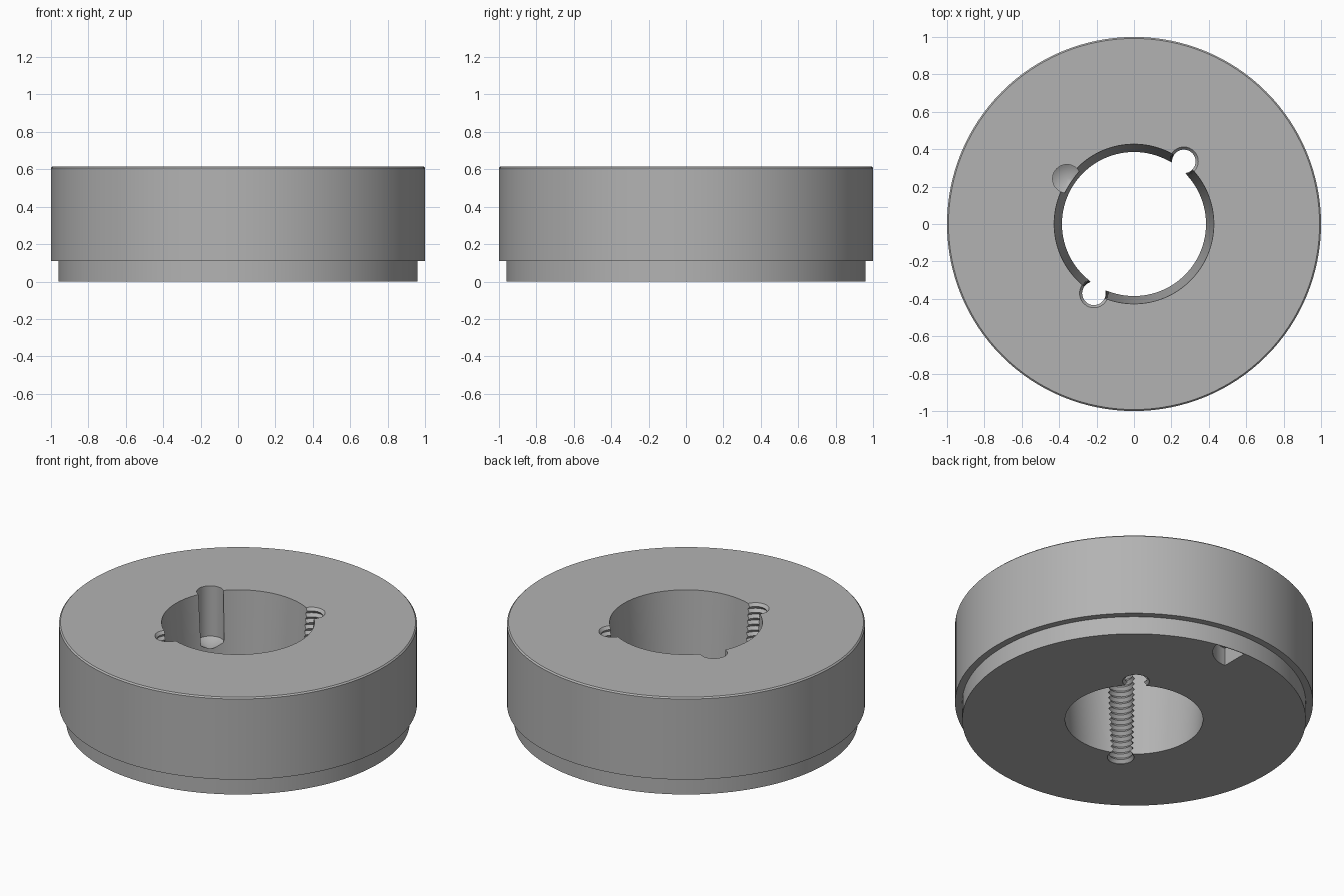
import bpy, bmesh, math

if "Cube" in bpy.data.objects:
    bpy.data.objects.remove(bpy.data.objects["Cube"], do_unlink=True)

HEIGHT = 0.615
STEP = 0.11

steel = bpy.data.materials.new("plain_grey_steel")
steel.use_nodes = True
GREY = (0.45, 0.45, 0.45, 1)
steel.diffuse_color = GREY
steel.node_tree.nodes["Principled BSDF"].inputs["Base Color"].default_value = GREY


def lathe(name, profile, segments, closed=False, centre=(0, 0)):
    """Revolve (radius, z) points about a vertical axis; open profiles get end caps."""
    bm = bmesh.new()
    rings = []
    for r, z in profile:
        if r == 0:
            rings.append([bm.verts.new((centre[0], centre[1], z))] * segments)
            continue
        angles = [2 * math.pi * i / segments for i in range(segments)]
        rings.append([bm.verts.new((centre[0] + r * math.cos(a),
                                    centre[1] + r * math.sin(a), z)) for a in angles])
    pairs = list(zip(rings, rings[1:]))
    if closed:
        pairs.append((rings[-1], rings[0]))
    for low, high in pairs:
        for i in range(segments):
            j = (i + 1) % segments
            corners = dict.fromkeys((low[i], low[j], high[j], high[i]))
            bm.faces.new(list(corners))
    if not closed:
        for ring in (rings[0], rings[-1]):
            if len(set(ring)) > 2:
                bm.faces.new(ring)
    return finish(name, bm)


def finish(name, bm):
    bmesh.ops.recalc_face_normals(bm, faces=bm.faces)
    mesh = bpy.data.meshes.new(name)
    bm.to_mesh(mesh)
    bm.free()
    mesh.materials.append(steel)
    obj = bpy.data.objects.new(name, mesh)
    bpy.context.collection.objects.link(obj)
    return obj


def polar(radius, degrees):
    a = math.radians(degrees)
    return radius * math.cos(a), radius * math.sin(a)


def threaded_hole(degrees):
    """Cutter with a zigzag thread, running right through the body."""
    minor, major, pitch = 0.063, 0.078, 0.036
    profile = []
    z = -0.05
    while z < HEIGHT + 0.05:
        profile += [(minor, z), (major, z + pitch / 2)]
        z += pitch
    return lathe("threaded_hole_cutter", profile, 32, centre=polar(0.428, degrees))


def pocket():
    """Quarter-round cutter for the recess under the lower rim."""
    rim, cy, radius = 0.956, 0.98, 0.19
    outline = []
    for i in range(17):
        a = -math.pi / 2 * (1 - i / 16)
        x, y = radius * math.cos(a), cy + radius * math.sin(a)
        if math.hypot(x, y) < rim:
            outline.append((x, y))
    end = math.atan2(outline[-1][0], outline[-1][1])
    outline += [(rim * math.sin(end * (1 - i / 8)),
                 rim * math.cos(end * (1 - i / 8))) for i in range(9)]
    bm = bmesh.new()
    base = bm.faces.new([bm.verts.new((x, y, -0.05)) for x, y in outline])
    up = bmesh.ops.extrude_face_region(bm, geom=[base])["geom"]
    bmesh.ops.translate(bm, vec=(0, 0, STEP + 0.05),
                        verts=[v for v in up if isinstance(v, bmesh.types.BMVert)])
    return finish("pocket_cutter", bm)


# Body: stepped outside, chamfered top edge, tapered bore
chamfer = 0.008
body = lathe("taper_bushing", [
    (0.385, 0), (0.96, 0), (0.96, STEP), (1, STEP),
    (1, HEIGHT - chamfer), (1 - chamfer, HEIGHT), (0.427, HEIGHT)], 128, closed=True)

# Two threaded holes, one blind drilled hole and the underside pocket
blind = lathe("blind_hole_cutter", [
    (0, 0.26), (0.076, 0.305), (0.076, HEIGHT + 0.05)], 40, centre=polar(0.433, 146))
cutters = [threaded_hole(51.5), threaded_hole(240), blind, pocket()]

for cutter in cutters:
    cutter.hide_render = True
    mod = body.modifiers.new(cutter.name, "BOOLEAN")
    mod.operation = "DIFFERENCE"
    mod.solver = "EXACT"
    mod.object = cutter

# Bake the cuts and drop the cutters
bpy.context.view_layer.update()
cut = bpy.data.meshes.new_from_object(body.evaluated_get(bpy.context.evaluated_depsgraph_get()))
body.modifiers.clear()
body.data = cut
for cutter in cutters:
    bpy.data.objects.remove(cutter, do_unlink=True)

for obj in bpy.context.selected_objects:
    obj.select_set(False)
body.select_set(True)
bpy.context.view_layer.objects.active = body
bpy.ops.object.shade_smooth_by_angle(angle=math.radians(30))
